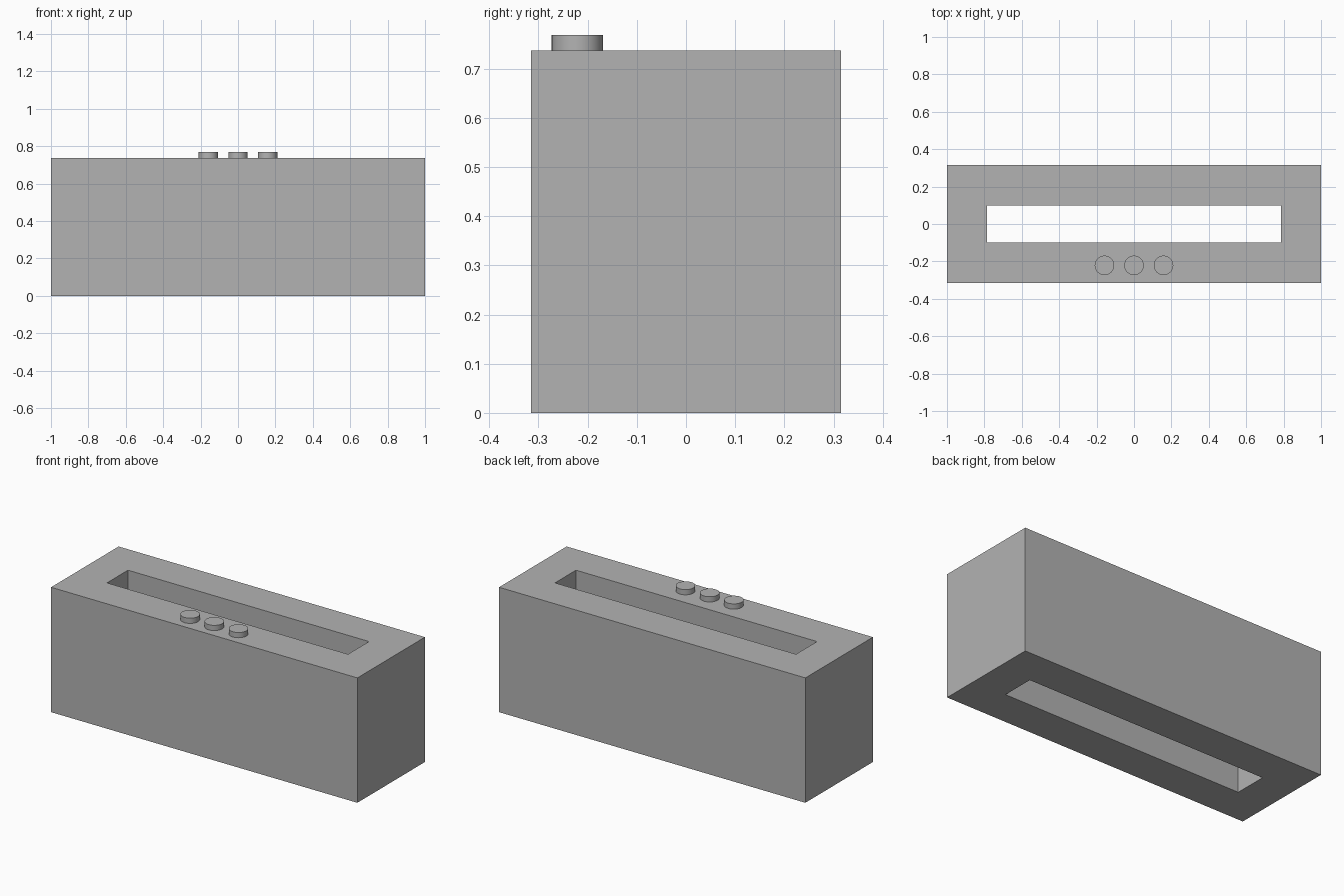
import bpy
import bmesh
from mathutils import Vector

if "Cube" in bpy.data.objects:
    bpy.data.objects.remove(bpy.data.objects["Cube"], do_unlink=True)

HEIGHT = 0.737
BUTTON_HEIGHT = 0.031

# Single plain grey
grey = bpy.data.materials.new("plain grey")
grey.use_nodes = True
colour = (0.45, 0.45, 0.45, 1)
grey.diffuse_color = colour
grey.node_tree.nodes["Principled BSDF"].inputs["Base Color"].default_value = colour


def rectangle(bm, half_x, half_y):
    corners = ((-1, -1), (1, -1), (1, 1), (-1, 1))
    return [bm.verts.new((sx * half_x, sy * half_y, 0)) for sx, sy in corners]


# Body: rectangular ring extruded upward, leaving a slot right through
bm = bmesh.new()
outer = rectangle(bm, 1, 0.315)
inner = rectangle(bm, 0.787, 0.098)
ring = []
for i in range(4):
    j = (i + 1) % 4
    ring.append(bm.faces.new((outer[i], outer[j], inner[j], inner[i])))
raised = bmesh.ops.extrude_face_region(bm, geom=ring, use_keep_orig=True)["geom"]
top_verts = [v for v in raised if isinstance(v, bmesh.types.BMVert)]
bmesh.ops.translate(bm, verts=top_verts, vec=Vector((0, 0, HEIGHT)))
bmesh.ops.recalc_face_normals(bm, faces=bm.faces)
mesh = bpy.data.meshes.new("body")
bm.to_mesh(mesh)
bm.free()
mesh.materials.append(grey)
body = bpy.data.objects.new("body", mesh)
bpy.context.collection.objects.link(body)

# Row of round buttons along the front of the top
for name, x in (("right", -0.158), ("middle", 0), ("left", 0.158)):
    bpy.ops.mesh.primitive_cylinder_add(
        vertices=48, radius=0.052, depth=BUTTON_HEIGHT,
        location=(x, -0.221, HEIGHT + BUTTON_HEIGHT / 2))
    button = bpy.context.object
    button.name = name + "_button"
    button.data.materials.append(grey)
    bpy.ops.object.shade_smooth_by_angle()
